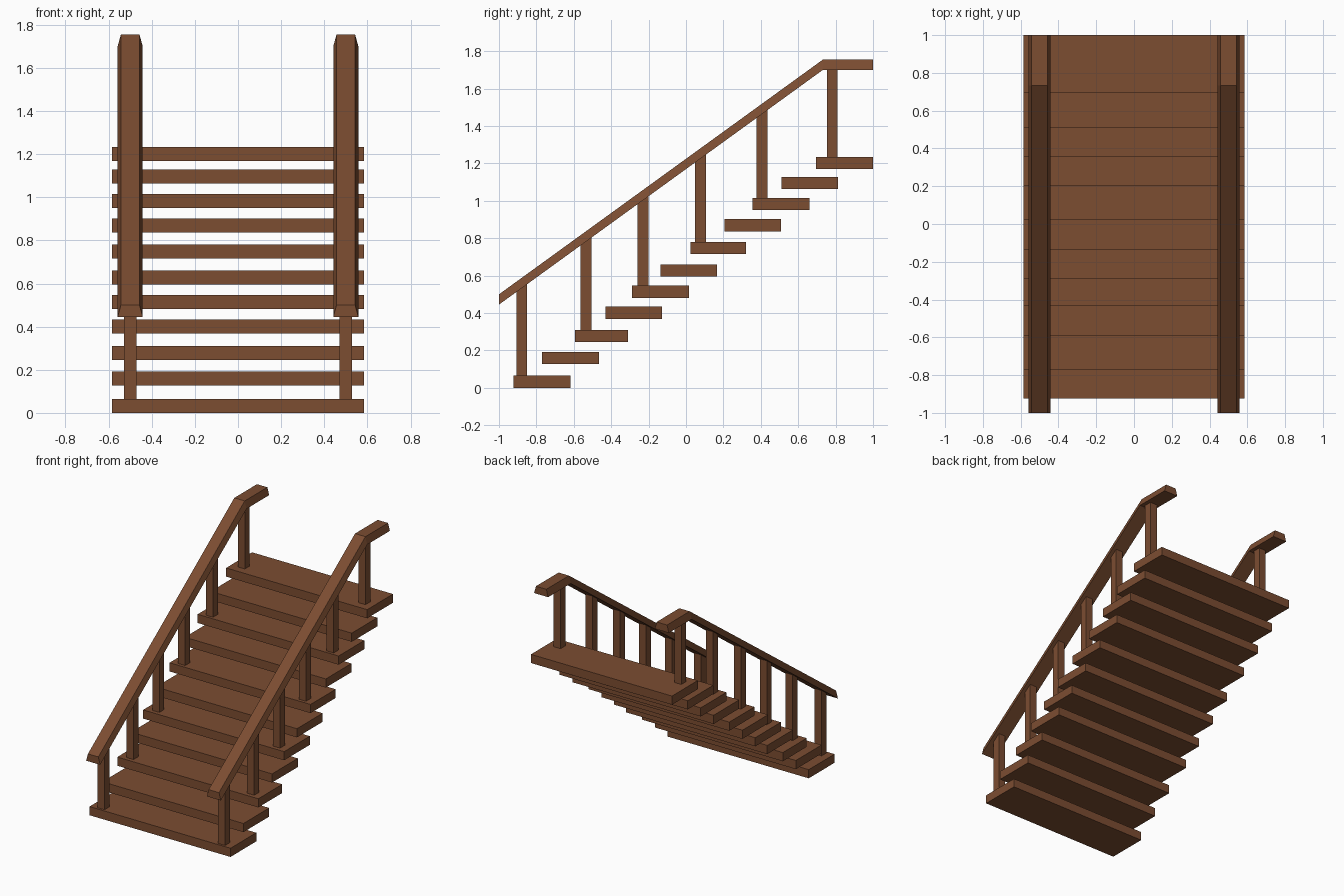
import bpy
import bmesh

if "Cube" in bpy.data.objects:
    bpy.data.objects.remove(bpy.data.objects["Cube"])

wood = bpy.data.materials.new("brown wood")
wood.diffuse_color = (0.2, 0.074, 0.031, 1)
wood.use_nodes = True
wood.node_tree.nodes["Principled BSDF"].inputs["Base Color"].default_value = wood.diffuse_color


def make_object(name, bm):
    bmesh.ops.recalc_face_normals(bm, faces=bm.faces)
    mesh = bpy.data.meshes.new(name)
    bm.to_mesh(mesh)
    bm.free()
    mesh.materials.append(wood)
    obj = bpy.data.objects.new(name, mesh)
    bpy.context.collection.objects.link(obj)
    return obj


def loft(name, sections):
    """Join equal-sized rings of points into a closed solid."""
    bm = bmesh.new()
    rings = [[bm.verts.new(p) for p in s] for s in sections]
    n = len(rings[0])
    for a, b in zip(rings, rings[1:]):
        for i in range(n):
            j = (i + 1) % n
            bm.faces.new((a[i], a[j], b[j], b[i]))
    bm.faces.new(rings[0])
    bm.faces.new(rings[-1])
    return make_object(name, bm)


def rect(x0, x1, y0, y1, z):
    return [(x0, y0, z), (x1, y0, z), (x1, y1, z), (x0, y1, z)]


# Treads: front edge, back edge, underside height
THICK = 0.065
treads = [
    (-0.923, -0.618, 0.0), (-0.77, -0.465, 0.127), (-0.594, -0.311, 0.245),
    (-0.431, -0.127, 0.369), (-0.288, 0.015, 0.481), (-0.137, 0.167, 0.595),
    (0.024, 0.322, 0.715), (0.205, 0.508, 0.837), (0.356, 0.66, 0.951),
    (0.511, 0.814, 1.063), (0.694, 1.0, 1.169),
]
for i, (y0, y1, z) in enumerate(treads):
    loft(f"tread_{i + 1}", [rect(-0.584, 0.584, y0, y1, z),
                            rect(-0.584, 0.584, y0, y1, z + THICK)])

# Handrail: path along its underside, with a sloped run and a level end
BEND_Y, LOW_Z, HIGH_Z, RAIL = 0.732, 0.445, 1.70, 0.055
path = [(-1.0, LOW_Z), (BEND_Y, HIGH_Z), (1.0, HIGH_Z)]


def rail_under(y):
    t = min(1, (y + 1) / (BEND_Y + 1))
    return LOW_Z + t * (HIGH_Z - LOW_Z)


posts_y = [-0.878, -0.535, -0.229, 0.077, 0.406, 0.782]
HALF = 0.029
for side, sx in (("left", -0.5), ("right", 0.5)):
    # Rail section is narrower at the top
    loft(f"handrail_{side}",
         [[(sx - 0.058, y, z), (sx + 0.058, y, z),
           (sx + 0.043, y, z + RAIL), (sx - 0.043, y, z + RAIL)]
          for y, z in path])
    # Posts stand on every second tread, tops cut to the rail slope
    for i, y in enumerate(posts_y):
        base = treads[2 * i][2] + THICK
        bottom = rect(sx - HALF, sx + HALF, y - HALF, y + HALF, base)
        top = [(px, py, rail_under(py) + 0.004) for px, py, _ in bottom]
        loft(f"post_{side}_{i + 1}", [bottom, top])
